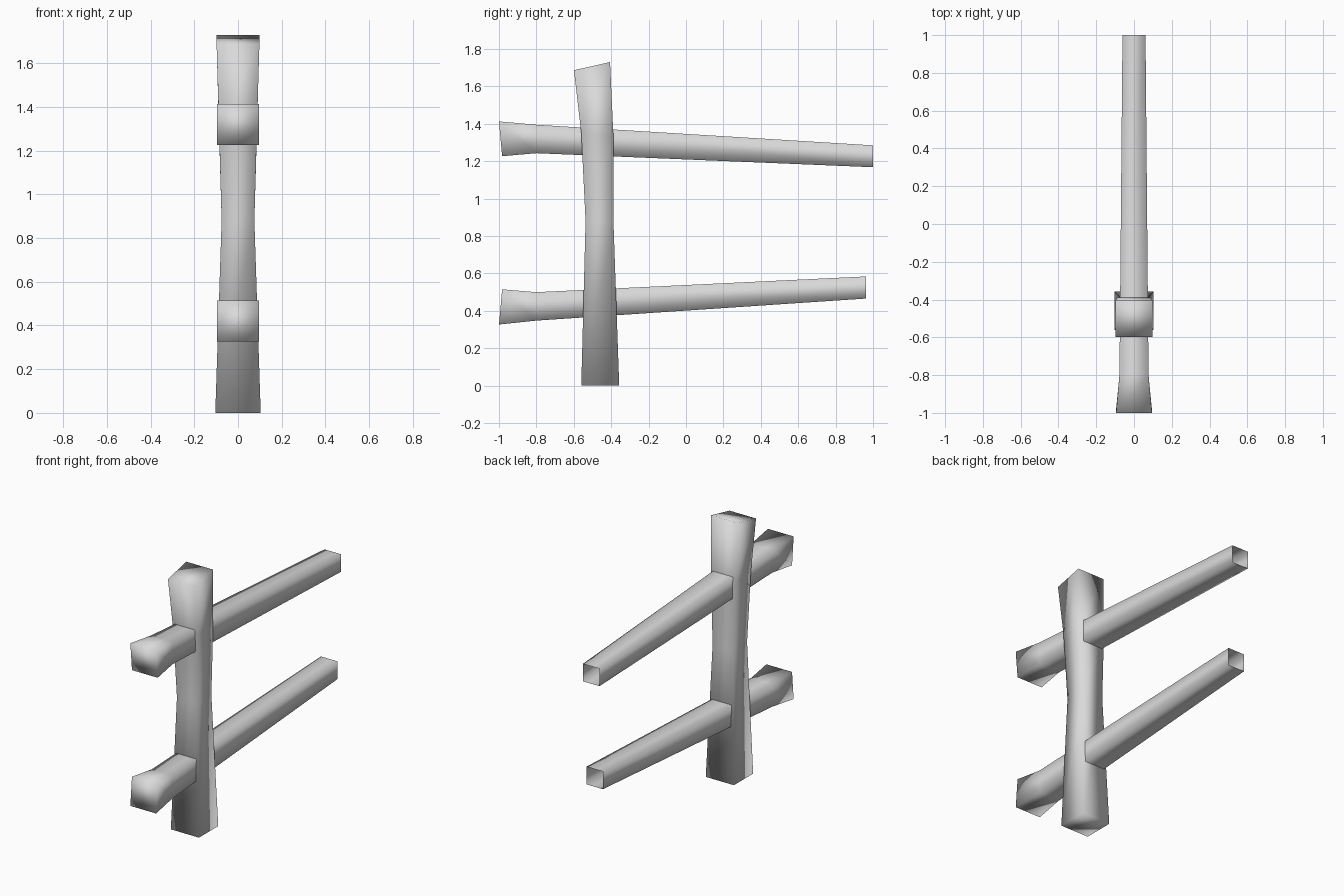
import bpy
import bmesh

cube = bpy.data.objects.get("Cube")
if cube:
    bpy.data.objects.remove(cube, do_unlink=True)

grey = bpy.data.materials.new("plain grey")
grey.use_nodes = True
colour = (0.7, 0.7, 0.7, 1)
grey.diffuse_color = colour
grey.node_tree.nodes["Principled BSDF"].inputs["Base Color"].default_value = colour


def beam(name, sections, cap_end):
    """Skin a four-sided beam; each section is (y, z), (y, z), half width."""
    bm = bmesh.new()
    rings = []
    for (ya, za), (yb, zb), w in sections:
        corners = [(-w, ya, za), (w, ya, za), (w, yb, zb), (-w, yb, zb)]
        rings.append([bm.verts.new(c) for c in corners])
    for a, b in zip(rings, rings[1:]):
        for i in range(4):
            j = (i + 1) % 4
            bm.faces.new((a[i], a[j], b[j], b[i]))
    bm.faces.new(rings[0][::-1])
    if cap_end:
        bm.faces.new(rings[-1])
    for face in bm.faces:
        face.smooth = True
    mesh = bpy.data.meshes.new(name)
    bm.to_mesh(mesh)
    bm.free()
    mesh.materials.append(grey)
    obj = bpy.data.objects.new(name, mesh)
    bpy.context.collection.objects.link(obj)
    return obj


# Upright post: front and back edge of each section, slanted at the top
beam("post", [
    ((-0.56, 0), (-0.357, 0), 0.104),
    ((-0.537, 0.88), (-0.388, 0.88), 0.075),
    ((-0.56, 1.35), (-0.388, 1.33), 0.088),
    ((-0.599, 1.687), (-0.406, 1.73), 0.098),
], cap_end=True)

# Rails: top and bottom edge of each section, flared in front, open behind
beam("upper_rail", [
    ((-1.0, 1.413), (-0.983, 1.227), 0.095),
    ((-0.8, 1.395), (-0.8, 1.243), 0.077),
    ((1.0, 1.285), (1.0, 1.168), 0.061),
], cap_end=False)
beam("lower_rail", [
    ((-0.983, 0.515), (-1.0, 0.327), 0.095),
    ((-0.8, 0.5), (-0.8, 0.348), 0.077),
    ((0.963, 0.584), (0.963, 0.466), 0.061),
], cap_end=False)
